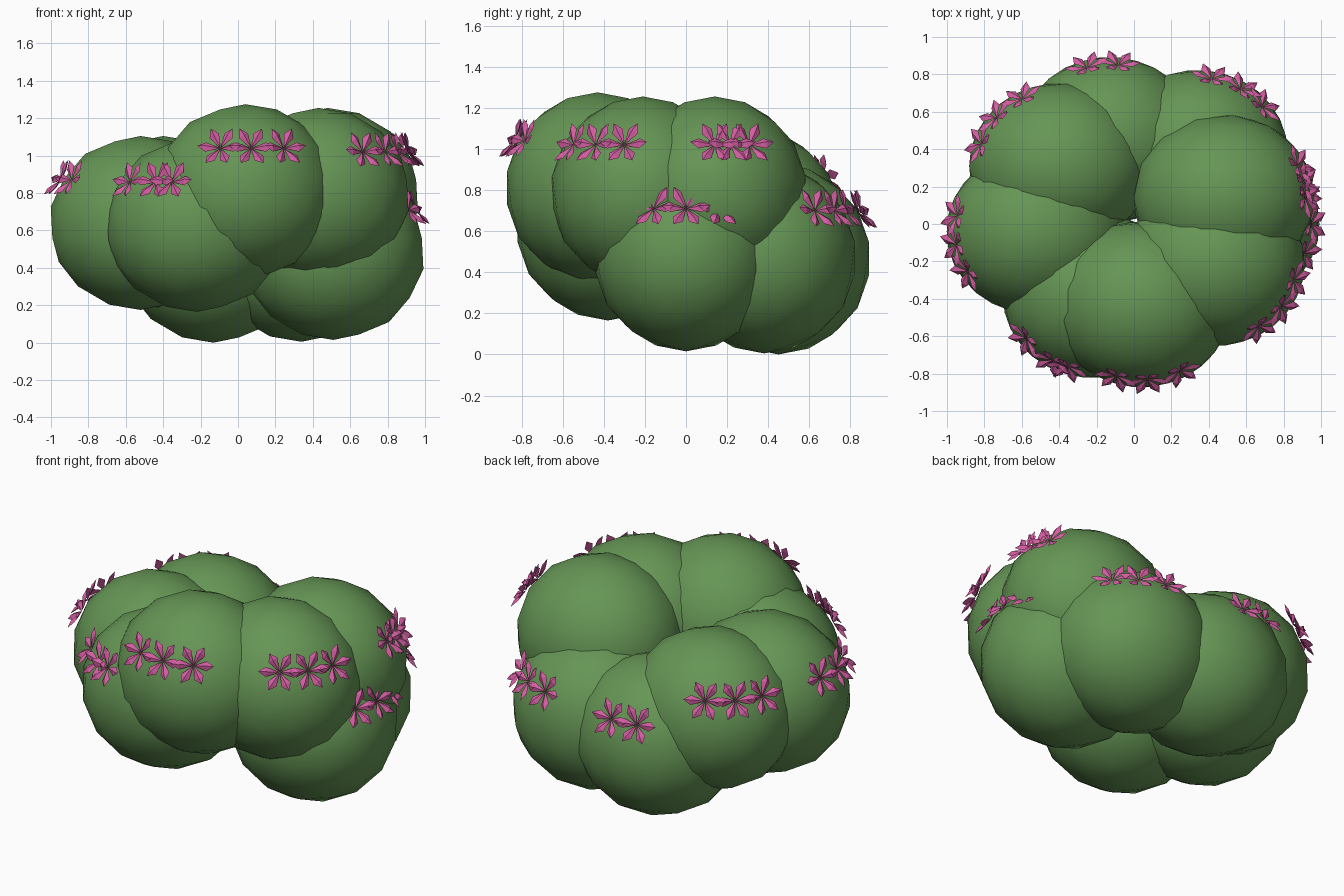
import bpy, bmesh
from math import cos, sin, pi, radians, sqrt
from mathutils import Matrix, Vector

if "Cube" in bpy.data.objects:
    bpy.data.objects.remove(bpy.data.objects["Cube"], do_unlink=True)


def make_material(name, rgb):
    mat = bpy.data.materials.new(name)
    mat.use_nodes = True
    mat.diffuse_color = (*rgb, 1)
    mat.node_tree.nodes["Principled BSDF"].inputs["Base Color"].default_value = (*rgb, 1)
    return mat


GREEN = make_material("leaf green", (0.13, 0.30, 0.09))
PINK = make_material("petal pink", (0.65, 0.11, 0.36))

RADII = Vector((0.49, 0.45, 0.465))
FLOWER_LIFT = 0.225


def finish(name, bm, mat, smooth=False):
    bmesh.ops.recalc_face_normals(bm, faces=bm.faces)
    mesh = bpy.data.meshes.new(name)
    bm.to_mesh(mesh)
    bm.free()
    mesh.materials.append(mat)
    for p in mesh.polygons:
        p.use_smooth = smooth
    obj = bpy.data.objects.new(name, mesh)
    bpy.context.collection.objects.link(obj)
    return obj


def leaf_clump(name, centre):
    # icosahedron with each edge split in three, pushed out to an ellipsoid
    bm = bmesh.new()
    bmesh.ops.create_icosphere(bm, subdivisions=1, radius=1)
    bmesh.ops.subdivide_edges(bm, edges=bm.edges[:], cuts=2, use_grid_fill=True)
    bmesh.ops.triangulate(bm, faces=bm.faces[:])
    for v in bm.verts:
        v.co = v.co.normalized() * RADII
    finish(name, bm, GREEN, smooth=True).location = centre


def add_flower(bm, matrix, petals=6, size=0.12):
    # folded kite petals, slightly cupped, around the local z axis
    for i in range(petals):
        turn = Matrix.Rotation(2 * pi * i / petals, 4, "Z")
        points = [(0, 0, 0), (0.65 * size, -0.028, 0.015), (size, 0, 0.03),
                  (0.65 * size, 0.028, 0.015), (0.65 * size, 0, 0.032)]
        base, right, tip, left, ridge = [
            bm.verts.new(matrix @ turn @ Vector(p)) for p in points]
        for a, b in ((base, right), (right, tip), (tip, left), (left, base)):
            bm.faces.new((a, b, ridge))
        bm.faces.new((base, left, right))
        bm.faces.new((right, left, tip))


def flower_group(name, centre, angles):
    bm = bmesh.new()
    s = FLOWER_LIFT / RADII.z
    c = sqrt(1 - s * s)
    for angle in angles:
        a = radians(angle)
        unit = Vector((c * cos(a), c * sin(a), s))
        normal = Vector([u / r for u, r in zip(unit, RADII)]).normalized()
        # axes tangent to the clump, one of them level
        side = Vector((0, 0, 1)).cross(normal).normalized()
        up = normal.cross(side)
        frame = Matrix((side, up, normal)).transposed().to_4x4()
        spot = Vector(centre) + unit * RADII + normal * 0.008
        add_flower(bm, Matrix.Translation(spot) @ frame)
    finish(name, bm, PINK)


# clump name: centre and compass angles of its flowers
CLUMPS = {
    "front": ((0.04, -0.43, 0.81), (-108, -86, -62)),
    "front_left": ((0.43, -0.21, 0.79), (-57, -35, -13)),
    "upper_left": ((0.48, 0.14, 0.79), (0, 11, 25)),
    "front_right": ((-0.22, -0.38, 0.63), (-145, -120, -108)),
    "right": ((-0.52, -0.04, 0.64), (168, 190, 212)),
    "back_right": ((-0.40, 0.31, 0.64), (163, 140, 117)),
    "back": ((-0.13, 0.45, 0.465), (106, 84)),
    "back_left": ((0.34, 0.38, 0.47), (80, 58, 38)),
    "lower_left": ((0.51, 0.0, 0.48), (-23, 0, 23)),
}
for place, (centre, angles) in CLUMPS.items():
    leaf_clump(place + "_leaf_clump", centre)
    flower_group(place + "_flowers", centre, angles)
